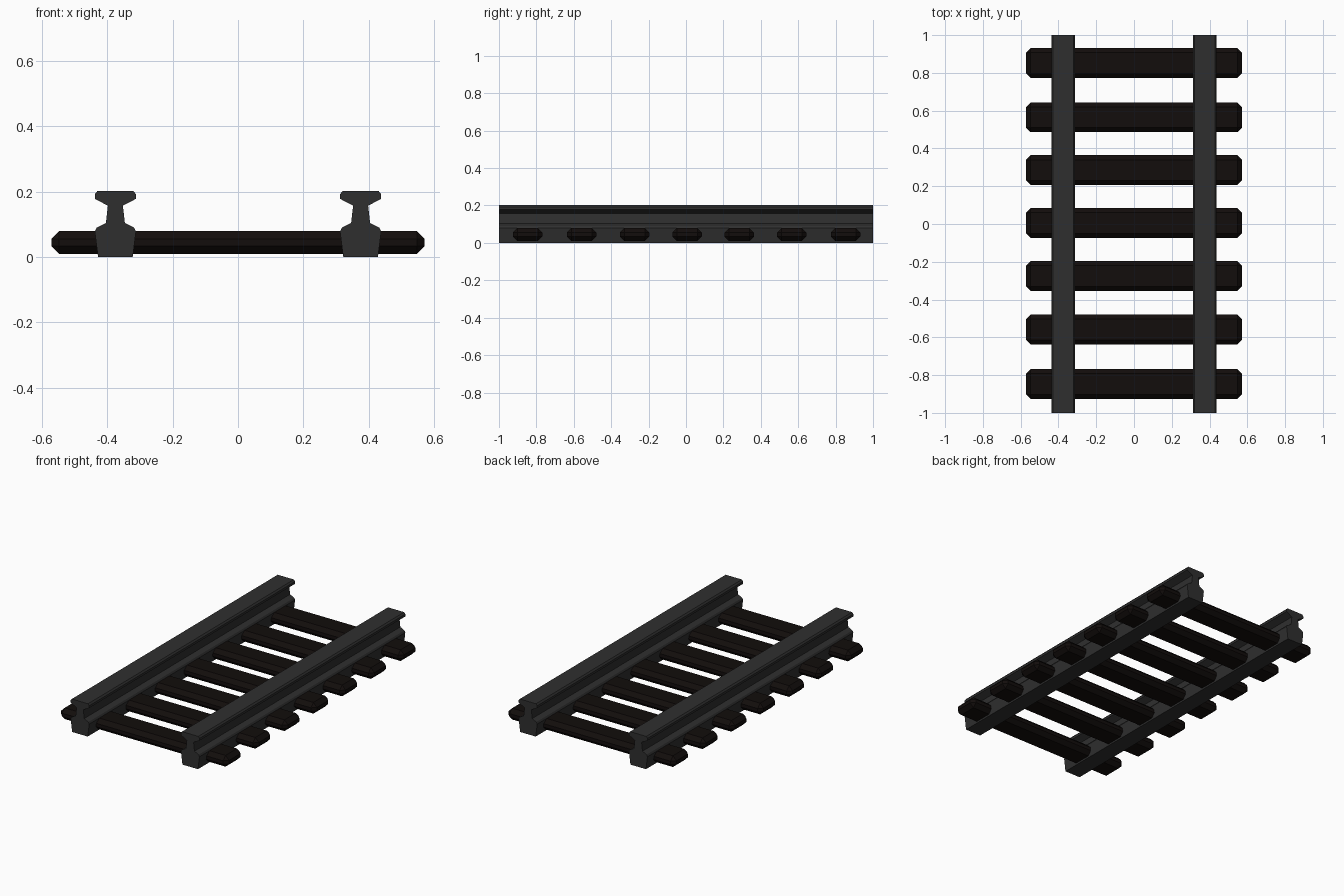
import bpy, bmesh

if "Cube" in bpy.data.objects:
    bpy.data.objects.remove(bpy.data.objects["Cube"])


def material(name, color):
    m = bpy.data.materials.new(name)
    m.diffuse_color = (*color, 1)
    m.use_nodes = True
    m.node_tree.nodes["Principled BSDF"].inputs["Base Color"].default_value = m.diffuse_color
    return m


def finish(name, bm, mat):
    bmesh.ops.recalc_face_normals(bm, faces=bm.faces)
    mesh = bpy.data.meshes.new(name)
    bm.to_mesh(mesh)
    bm.free()
    mesh.materials.append(mat)
    obj = bpy.data.objects.new(name, mesh)
    bpy.context.collection.objects.link(obj)
    return obj


steel = material("dark_steel", (0.028, 0.028, 0.028))
wood = material("dark_wood", (0.006, 0.004, 0.0035))

# Half cross-section of a rail, bottom to top: (half width, z)
half = [(0.053, 0), (0.063, 0.079), (0.057, 0.09), (0.029, 0.104),
        (0.023, 0.157), (0.063, 0.178), (0.063, 0.192), (0.055, 0.202)]
section = half + [(-x, z) for x, z in reversed(half)]


# Rails: the section extruded along y
def rail(name, cx):
    bm = bmesh.new()
    face = bm.faces.new([bm.verts.new((cx + x, -1, z)) for x, z in section])
    out = bmesh.ops.extrude_face_region(bm, geom=[face], use_keep_orig=True)
    verts = [g for g in out["geom"] if isinstance(g, bmesh.types.BMVert)]
    bmesh.ops.translate(bm, verts=verts, vec=(0, 2, 0))
    finish(name, bm, steel)


rail("rail_left", -0.375)
rail("rail_right", 0.375)


# Sleepers: chamfered beams crossing under the rails
def sleeper(name, cy):
    bm = bmesh.new()
    bmesh.ops.create_cube(bm, size=1)
    bmesh.ops.scale(bm, vec=(1.142, 0.158, 0.069), verts=bm.verts)
    bmesh.ops.translate(bm, vec=(0, cy, 0.0445), verts=bm.verts)
    bmesh.ops.bevel(bm, geom=bm.edges[:], offset=0.024, segments=1,
                    affect='EDGES', profile=0.5)
    finish(name, bm, wood)


for i, y in enumerate([-0.847, -0.558, -0.275, 0.006, 0.285, 0.565, 0.853]):
    sleeper(f"sleeper_{i + 1}", y)
